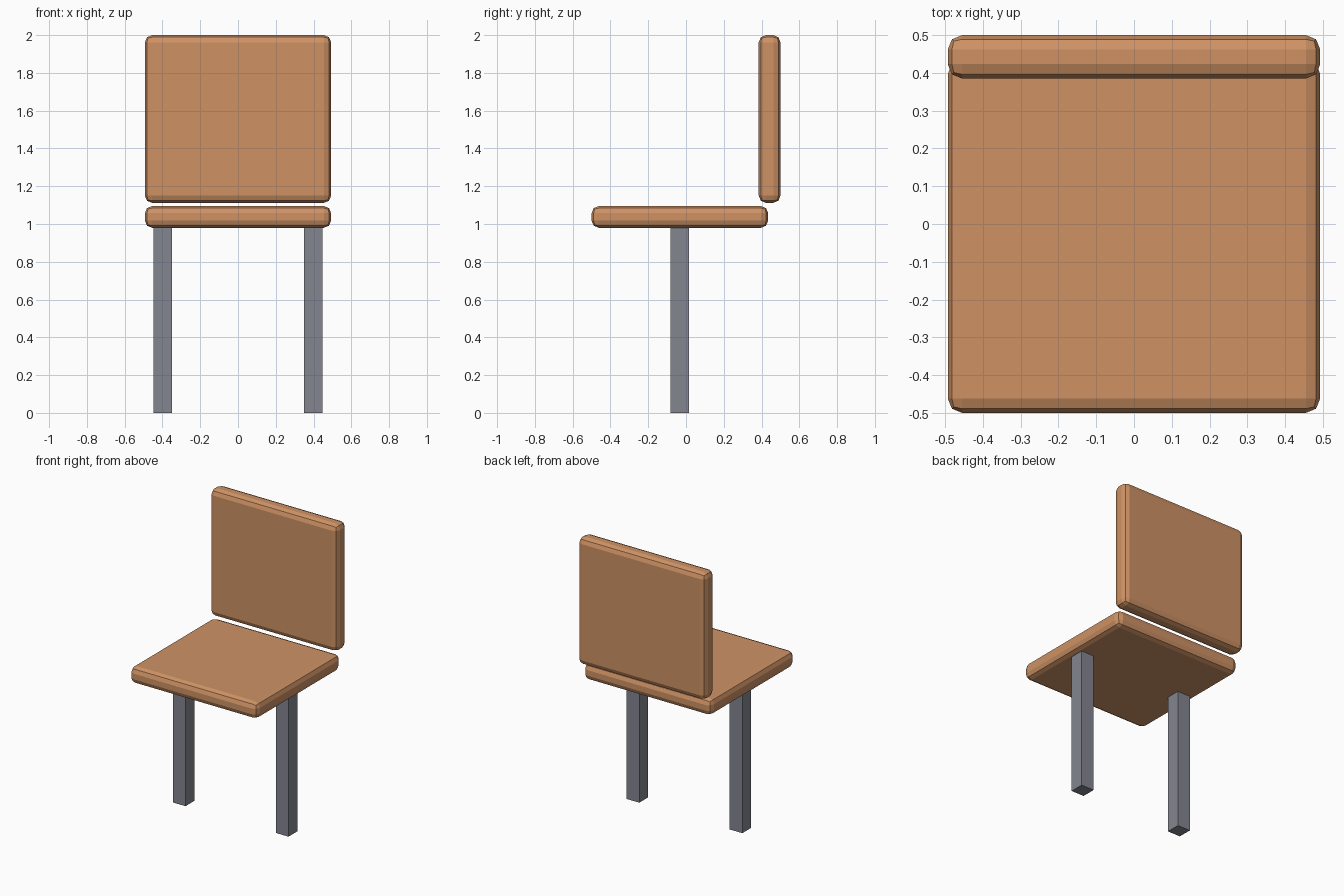
import bpy

# Remove the default cube only
default = bpy.data.objects.get("Cube")
if default:
    bpy.data.objects.remove(default, do_unlink=True)


def make_material(name, color):
    mat = bpy.data.materials.new(name)
    mat.use_nodes = True
    mat.diffuse_color = (*color, 1)
    mat.node_tree.nodes["Principled BSDF"].inputs["Base Color"].default_value = (*color, 1)
    return mat


def box(name, low, high, mat, bevel=0):
    """Box between two corners, with an optional two-step rounded edge."""
    centre = [(a + b) / 2 for a, b in zip(low, high)]
    bpy.ops.mesh.primitive_cube_add(size=1, location=centre)
    obj = bpy.context.object
    obj.name = name
    obj.scale = [b - a for a, b in zip(low, high)]
    bpy.ops.object.transform_apply(location=False, rotation=False, scale=True)
    obj.data.materials.append(mat)
    if bevel:
        mod = obj.modifiers.new("rounded_edges", "BEVEL")
        mod.width = bevel
        mod.segments = 2
        mod.limit_method = "NONE"
    return obj


wood = make_material("warm_wood", (0.62, 0.29, 0.13))
metal = make_material("grey_metal", (0.23, 0.24, 0.28))

# Cushioned panels
half_width = 0.493
box("seat", (-half_width, -0.5, 0.98), (half_width, 0.435, 1.095), wood, 0.038)
box("backrest", (-half_width, 0.385, 1.112), (half_width, 0.5, 2.0), wood, 0.038)

# Two square legs under the middle of the seat
for side, x in (("left", 0.398), ("right", -0.398)):
    box(side + "_leg", (x - 0.049, -0.081, 0), (x + 0.049, 0.017, 0.985), metal)
